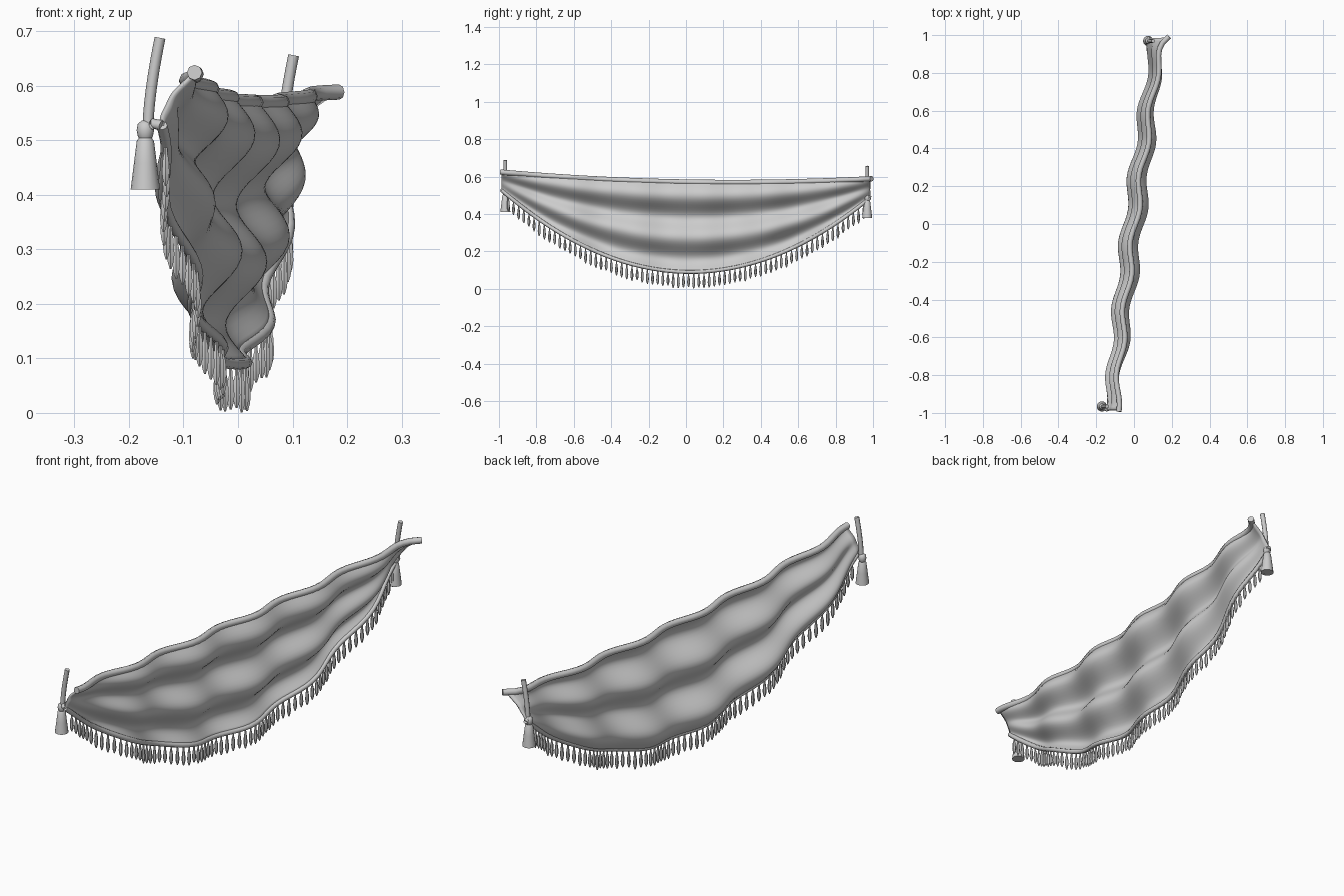
import bpy, bmesh, math, random
from mathutils import Vector

random.seed(4)
if "Cube" in bpy.data.objects:
    bpy.data.objects.remove(bpy.data.objects["Cube"])

fabric = bpy.data.materials.new("pale grey fabric")
fabric.use_nodes = True
GREY = (0.6, 0.6, 0.6, 1)
fabric.diffuse_color = GREY
fabric.node_tree.nodes["Principled BSDF"].inputs["Base Color"].default_value = GREY

END = 0.985


def finish(bm, name):
    bmesh.ops.recalc_face_normals(bm, faces=bm.faces)
    mesh = bpy.data.meshes.new(name)
    bm.to_mesh(mesh)
    bm.free()
    mesh.materials.append(fabric)
    obj = bpy.data.objects.new(name, mesh)
    bpy.context.collection.objects.link(obj)
    bpy.ops.object.select_all(action="DESELECT")
    obj.select_set(True)
    bpy.context.view_layer.objects.active = obj
    bpy.ops.object.shade_smooth_by_angle(angle=math.radians(50))
    return obj


def fold(v):
    """Horizontal pleat profile, zero at both hems."""
    wave = lambda t: math.cos(2 * math.pi * (t - 0.155) / 0.465)
    return wave(v) - wave(0) * (1 - v) - wave(1) * v


def drape(y, v):
    """Point on the swag: y along its length, v from top hem to bottom hem."""
    top_z = 0.571 + 0.036 * y * y - 0.018 * y
    low_z = 0.09 + 0.43 * y * y - 0.02 * y
    top_x = 0.026 + 0.12 * y + 0.06 * max(0, y) ** 20
    low_x = -0.01 + 0.125 * y - 0.022 * y ** 4
    height = top_z - low_z
    ripple = 0.015 * math.cos(2 * math.pi * (y - 0.08) / 0.35)
    # The upper cloth bows sideways between its two ends
    bow = -0.02 * (1 - y * y) * (1 - 0.4 * y) * (1 - v * v)
    # Pleats fade into a plain hollow curve at the gathered ends
    gather = y ** 10
    pleat = 0.07 * height * fold(v) * (1 - gather) - 0.07 * v * (1 - v) * gather
    x = top_x + (low_x - top_x) * v + ripple + bow + pleat
    return Vector((x, y, top_z - height * v))


def sweep(bm, points, radii, sides=8):
    """Round tube along a path, with a radius for each point."""
    rings = []
    for i, p in enumerate(points):
        axis = (points[min(i + 1, len(points) - 1)] - points[max(i - 1, 0)]).normalized()
        ref = Vector((1, 0, 0)) if abs(axis.x) < 0.8 else Vector((0, 0, 1))
        a = axis.cross(ref).normalized()
        b = axis.cross(a)
        rings.append([bm.verts.new(p + radii[i] * (a * math.cos(t) + b * math.sin(t)))
                      for t in (2 * math.pi * k / sides for k in range(sides))])
    for r, s in zip(rings, rings[1:]):
        for k in range(sides):
            n = (k + 1) % sides
            bm.faces.new((r[k], r[n], s[n], s[k]))
    bm.faces.new(rings[0])
    bm.faces.new(rings[-1])


# Draped cloth with soft pleats
NY, NV = 120, 36
bm = bmesh.new()
grid = [[bm.verts.new(drape(END * (2 * i / NY - 1), j / NV)) for j in range(NV + 1)]
        for i in range(NY + 1)]
for i in range(NY):
    for j in range(NV):
        bm.faces.new((grid[i][j], grid[i + 1][j], grid[i + 1][j + 1], grid[i][j + 1]))
cloth = finish(bm, "draped_cloth")
solid = cloth.modifiers.new("thickness", "SOLIDIFY")
solid.thickness = 0.008
solid.offset = 0

# Rolled top hem and corded bottom hem
for name, v, radius, reach in (("top_roll", 0, 0.014, 0.993), ("bottom_cord", 1, 0.01, END)):
    bm = bmesh.new()
    path = [drape(reach * (2 * i / 60 - 1), v) for i in range(61)]
    sweep(bm, path, [radius] * len(path))
    finish(bm, name)

# Fringe of small drops hanging from the bottom hem
bm = bmesh.new()
COUNT = 70
profile = ((0, 0.003), (0.022, 0.0035), (0.032, 0.006), (0.06, 0.008), (0.074, 0.006), (0.086, 0.002))
for i in range(COUNT):
    start = drape(0.95 * (2 * i / (COUNT - 1) - 1), 1)
    stretch = random.uniform(0.9, 1.05)
    sweep(bm, [start - Vector((0, 0, d * stretch)) for d, r in profile],
          [r for d, r in profile], 6)
finish(bm, "fringe")

# Corner tassels, each with a hanging cord above it
skirt = ((0.018, 0.007), (0.012, 0.014), (0, 0.016), (-0.01, 0.014), (-0.014, 0.012),
         (-0.02, 0.016), (-0.06, 0.021), (-0.108, 0.027))
for name, x, y, z in (("near", -0.17, -0.966, 0.518), ("far", 0.075, 0.969, 0.486)):
    knot = Vector((x, y, z))
    corner = drape(math.copysign(END, y), 1)
    bm = bmesh.new()
    sweep(bm, [knot + Vector((0, 0, d)) for d, r in skirt], [r for d, r in skirt], 16)
    finish(bm, name + "_tassel")
    bm = bmesh.new()
    steps = [i / 8 for i in range(9)]
    sweep(bm, [knot + Vector((0.005 + 0.022 * t ** 1.5, 0, 0.01 + 0.16 * t)) for t in steps],
          [0.01] * 9)
    # Short loop tying the tassel to the cloth corner
    sweep(bm, [knot, knot.lerp(corner, 0.5) + Vector((0, 0, 0.008)), corner], [0.01] * 3)
    finish(bm, name + "_cord")
